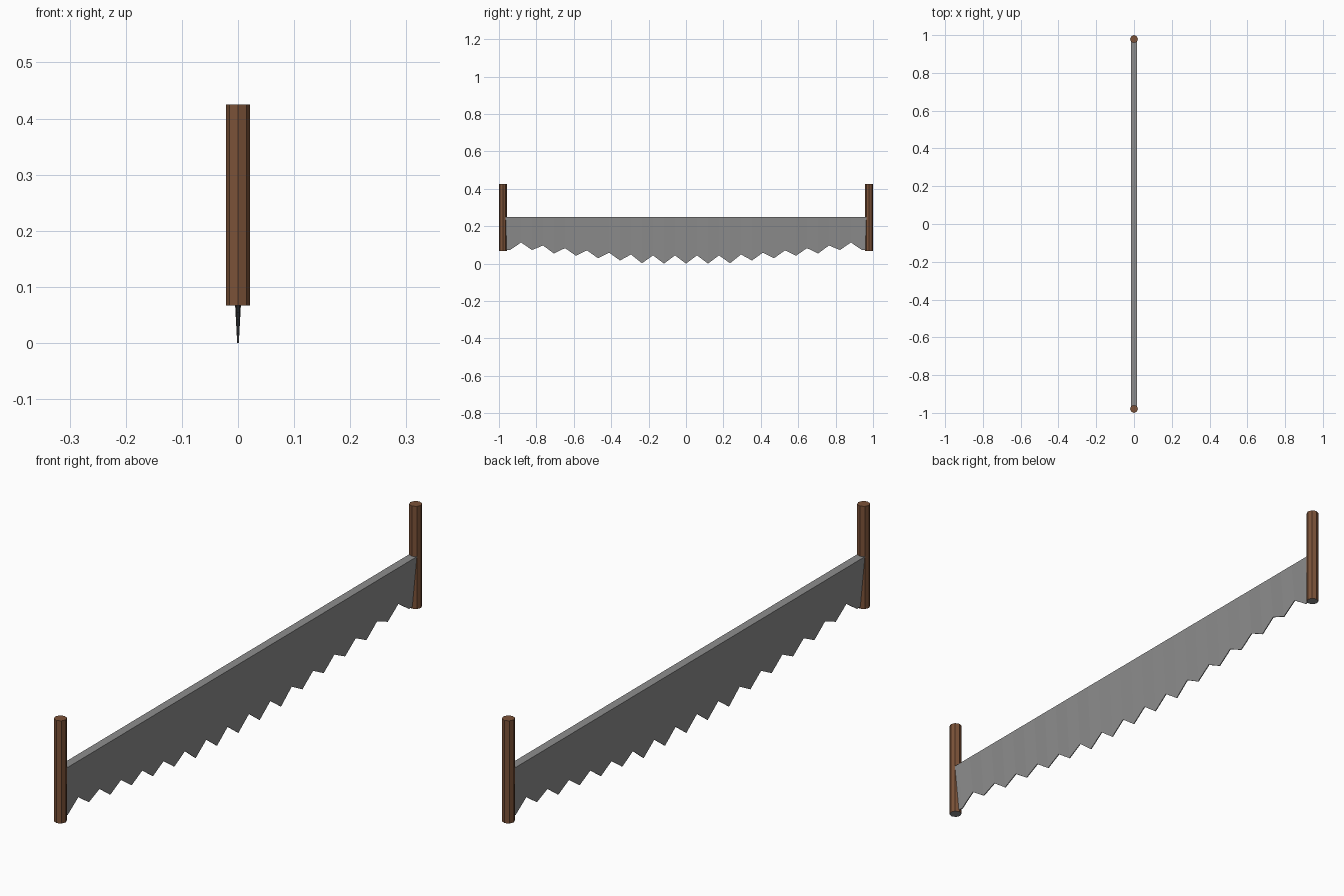
import bpy, bmesh, math
from mathutils import Matrix

if "Cube" in bpy.data.objects:
    bpy.data.objects.remove(bpy.data.objects["Cube"])

def material(name, rgb):
    m = bpy.data.materials.new(name)
    m.diffuse_color = (*rgb, 1)
    m.use_nodes = True
    m.node_tree.nodes["Principled BSDF"].inputs["Base Color"].default_value = m.diffuse_color
    return m

STEEL = material("steel grey", (0.27, 0.27, 0.27))
WOOD = material("brown wood", (0.20, 0.085, 0.040))

def add_object(name, bm, mats):
    bmesh.ops.recalc_face_normals(bm, faces=bm.faces)
    me = bpy.data.meshes.new(name)
    bm.to_mesh(me)
    bm.free()
    for m in mats:
        me.materials.append(m)
    ob = bpy.data.objects.new(name, me)
    bpy.context.collection.objects.link(ob)
    return ob

# Toothed edge: half profile from the middle tooth outwards, then mirrored
PITCH = 0.1176
tips = [0, 0, 0.002, 0.017, 0.029, 0.042, 0.054, 0.073, 0.073]
valleys = [0.044, 0.044, 0.049, 0.059, 0.071, 0.083, 0.097, 0.113]
half = []
for k, z in enumerate(tips):
    half.append((k * PITCH, z))
    if k < len(valleys):
        half.append(((k + 0.5) * PITCH, valleys[k]))
half.append((0.967, 0.075))
edge = [(-y, z) for y, z in reversed(half[1:])] + half

# Blade: wedge section, thick along the back and thin at the teeth
TOP_Z, TOP_HALF, EDGE_HALF = 0.25, 0.015, 0.0015
bm = bmesh.new()
rings = []
for y, z in edge:
    rings.append([bm.verts.new(p) for p in (
        (-TOP_HALF, y, TOP_Z), (TOP_HALF, y, TOP_Z),
        (EDGE_HALF, y, z), (-EDGE_HALF, y, z))])
for a, b in zip(rings, rings[1:]):
    for i in range(4):
        j = (i + 1) % 4
        bm.faces.new((a[i], a[j], b[j], b[i]))
bm.faces.new(rings[0])
bm.faces.new(rings[-1])
add_object("saw_blade", bm, [STEEL])

# Handles: upright eight-sided posts at both ends, with grey undersides
R, Z0, Z1 = 0.021, 0.067, 0.425
for name, side in (("front_handle", -1), ("back_handle", 1)):
    bm = bmesh.new()
    bmesh.ops.create_cone(bm, cap_ends=True, segments=8, radius1=R, radius2=R,
                          depth=Z1 - Z0,
                          matrix=Matrix.Translation((0, side * (1 - R), (Z0 + Z1) / 2)))
    bm.normal_update()
    for f in bm.faces:
        f.material_index = 1 if f.normal.z < -0.5 else 0
    add_object(name, bm, [WOOD, STEEL])
